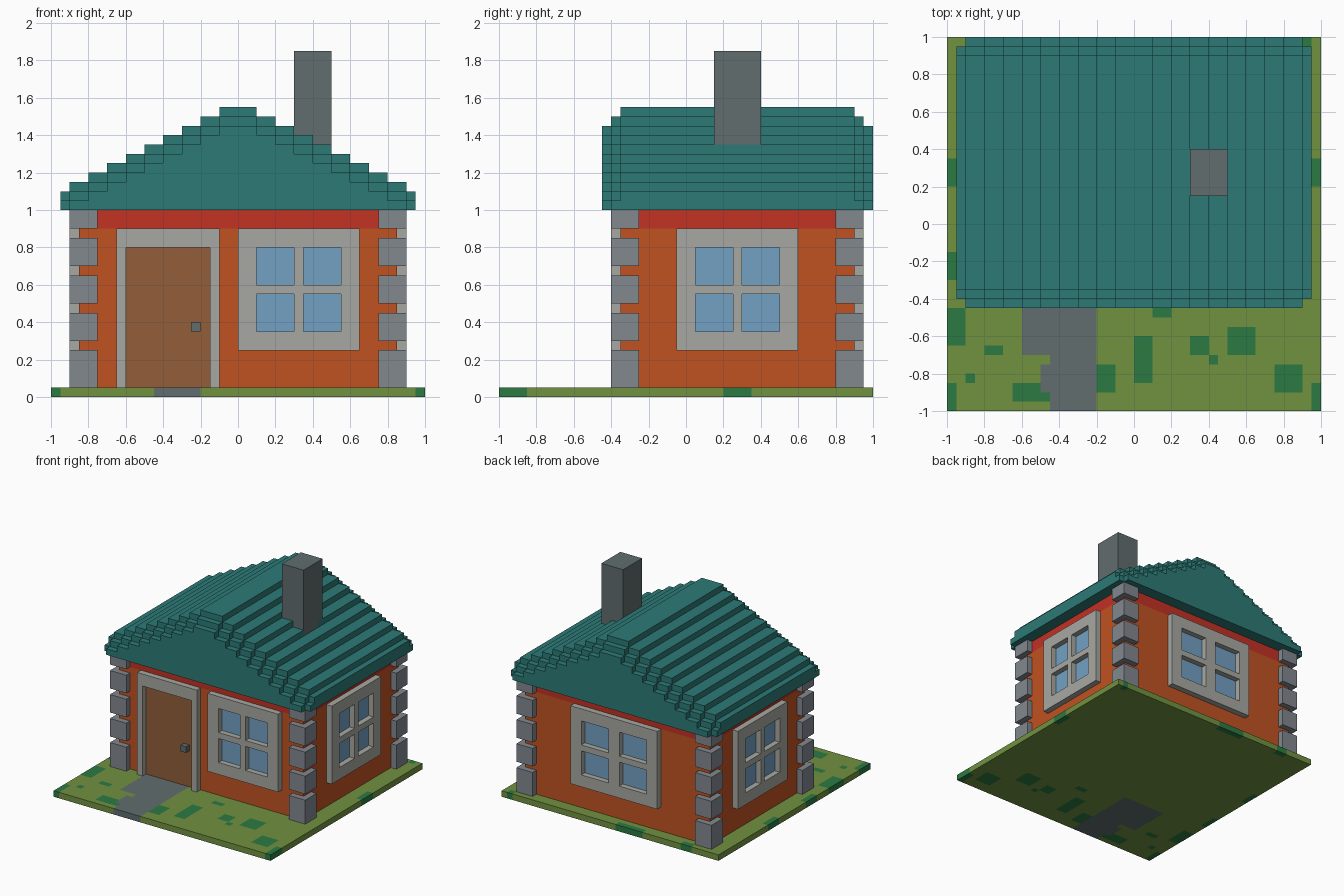
import bpy, bmesh, math
from mathutils import Matrix

cube = bpy.data.objects.get("Cube")
if cube:
    bpy.data.objects.remove(cube, do_unlink=True)


def material(name, *srgb):
    lin = [((c / 255 + 0.055) / 1.055) ** 2.4 for c in srgb] + [1.0]
    m = bpy.data.materials.new(name)
    m.diffuse_color = lin
    m.use_nodes = True
    bsdf = m.node_tree.nodes["Principled BSDF"]
    bsdf.inputs["Base Color"].default_value = lin
    bsdf.inputs["Roughness"].default_value = 0.9
    return m


TEAL = material("roof teal", 44, 122, 118)
ORANGE = material("wall orange", 192, 82, 34)
RED = material("band red", 194, 50, 36)
STONE = material("corner stone grey", 130, 136, 143)
TRIM = material("trim pale grey", 167, 169, 162)
WOOD = material("door brown", 147, 94, 58)
GLASS = material("window blue", 115, 161, 195)
SLATE = material("slate grey", 97, 109, 110)
GRASS = material("grass green", 113, 146, 64)
BUSH = material("dark green", 44, 122, 66)


def finish(name, bm, *mats):
    me = bpy.data.meshes.new(name)
    bm.to_mesh(me)
    bm.free()
    for m in mats:
        me.materials.append(m)
    ob = bpy.data.objects.new(name, me)
    bpy.context.scene.collection.objects.link(ob)
    return ob


def add_box(bm, x0, x1, y0, y1, z0, z1):
    mat = (Matrix.Translation(((x0 + x1) / 2, (y0 + y1) / 2, (z0 + z1) / 2))
           @ Matrix.Diagonal((x1 - x0, y1 - y0, z1 - z0, 1)))
    bmesh.ops.create_cube(bm, size=1, matrix=mat)


def boxes(name, mat, *dims):
    bm = bmesh.new()
    for d in dims:
        add_box(bm, *d)
    return finish(name, bm, mat)


def sheet(us, vs, place, pick):
    """Grid of cells; pick(u, v) gives a material index or None for a hole."""
    bm = bmesh.new()
    vert = [[bm.verts.new(place(u, v)) for v in vs] for u in us]
    for i in range(len(us) - 1):
        for j in range(len(vs) - 1):
            index = pick((us[i] + us[i + 1]) / 2, (vs[j] + vs[j + 1]) / 2)
            if index is not None:
                f = bm.faces.new((vert[i][j], vert[i + 1][j],
                                  vert[i + 1][j + 1], vert[i][j + 1]))
                f.material_index = index
    loose = [v for v in bm.verts if not v.link_faces]
    bmesh.ops.delete(bm, geom=loose, context='VERTS')
    return bm


def thicken(ob, t=0.05):
    mod = ob.modifiers.new("thickness", 'SOLIDIFY')
    mod.thickness = t
    mod.offset = -1


# Ground slab, coloured cell by cell: path first, then dark patches (x0, x1, y0, y1)
PATH = [(-.6, -.2, -.7, -.35), (-.45, -.2, -1, -.7), (-.5, -.45, -.9, -.75)]
PATCHES = [
    (-1, -.9, -.65, -.45), (-1, -.95, .2, .35), (-1, -.95, -.3, -.15),
    (.95, 1, .2, .35), (.95, 1, -1, -.85), (-1, -.95, -1, -.85),
    (-.8, -.7, -.7, -.65), (-.9, -.85, -.85, -.8), (-.65, -.45, -.95, -.85),
    (-.2, -.1, -.9, -.75), (0, .1, -.85, -.6), (.1, .2, -.5, -.45),
    (.3, .4, -.7, -.6), (.4, .45, -.75, -.7), (.5, .65, -.7, -.55),
    (.75, .9, -.9, -.75), (.9, .95, .95, 1), (-.3, -.05, .95, 1),
    (-.75, -.65, .95, 1),
]


def ground_colour(x, y):
    def inside(rects):
        return any(a < x < b and c < y < d for a, b, c, d in rects)
    return 2 if inside(PATH) else 1 if inside(PATCHES) else 0


steps = [i / 20 - 1 for i in range(41)]
ground = finish("ground", sheet(steps, steps, lambda x, y: (x, y, .05), ground_colour),
                GRASS, BUSH, SLATE)
thicken(ground)

# Walls with a red band under the eaves
boxes("walls", ORANGE, (-.85, .85, -.35, .9, .05, .9))
boxes("wall_band", RED, (-.85, .85, -.35, .9, .9, 1.0))

# Stacked corner stones
for side, sx in (("left", 1), ("right", -1)):
    for end, y0 in (("front", -.4), ("back", .8)):
        x0, x1 = sorted((sx * .75, sx * .9))
        boxes(f"{end}_{side}_corner_stones", STONE,
              *[(x0, x1, y0, y0 + .15, a, b) for a, b in
                ((.05, .25), (.3, .45), (.5, .65), (.7, .85), (.9, 1.0))])


# Windows: raised frame with four openings over a glass plate
def window(name, loc, turn, half, inner, bar):
    us = [-half, -inner, -bar, bar, inner, half]
    vs = [.25, .35, .55, .6, .8, .9]

    def pick(u, v):
        hole = bar < abs(u) < inner and (.35 < v < .55 or .6 < v < .8)
        return None if hole else 0
    frame = finish(name + "_frame", sheet(us, vs, lambda u, v: (u, -.05, v), pick), TRIM)
    thicken(frame)
    glass = boxes(name + "_glass", GLASS,
                  (-inner - .02, inner + .02, -.004, 0, .33, .82))
    for ob in (frame, glass):
        ob.location = loc
        ob.rotation_euler.z = math.radians(turn)


window("front_window", (.325, -.35, 0), 0, .325, .225, .025)
window("left_window", (.85, .275, 0), 90, .325, .225, .025)
window("right_window", (-.85, .275, 0), -90, .325, .225, .025)
window("back_window", (0, .9, 0), 180, .4, .3, .05)

# Door with surround and knob
boxes("door", WOOD, (-.6, -.15, -.355, -.35, .05, .8))
boxes("door_surround", TRIM, (-.65, -.6, -.4, -.35, .05, .8),
      (-.15, -.1, -.4, -.35, .05, .8), (-.65, -.1, -.4, -.35, .8, .9))
boxes("door_knob", SLATE, (-.25, -.2, -.4, -.355, .35, .4))

# Stepped roof: slabs along y, the two outer rows at each gable drop a step
LAYERS = [(.95, 1.1)] + [(.9 - .1 * i, 1.15 + .05 * i) for i in range(9)]


def roof_slab(bm, y0, y1, drop):
    right, z = [], 1.0
    for half, top in LAYERS:
        if top - drop > 1.001:
            right += [(half, z), (half, top - drop)]
            z = top - drop
    outline = right + [(-x, h) for x, h in reversed(right)]
    front = [bm.verts.new((x, y0, h)) for x, h in outline]
    back = [bm.verts.new((x, y1, h)) for x, h in outline]
    bm.faces.new(front)
    bm.faces.new(back[::-1])
    for i in range(len(outline)):
        j = (i + 1) % len(outline)
        bm.faces.new((front[j], front[i], back[i], back[j]))


bm = bmesh.new()
for y0, y1, drop in ((-.45, -.4, .1), (-.4, -.35, .05), (-.35, .9, 0),
                     (.9, .95, .05), (.95, 1.0, .1)):
    roof_slab(bm, y0, y1, drop)
bmesh.ops.recalc_face_normals(bm, faces=bm.faces)
finish("roof", bm, TEAL)

# Chimney
boxes("chimney", SLATE, (.3, .5, .15, .4, 1.2, 1.85))
